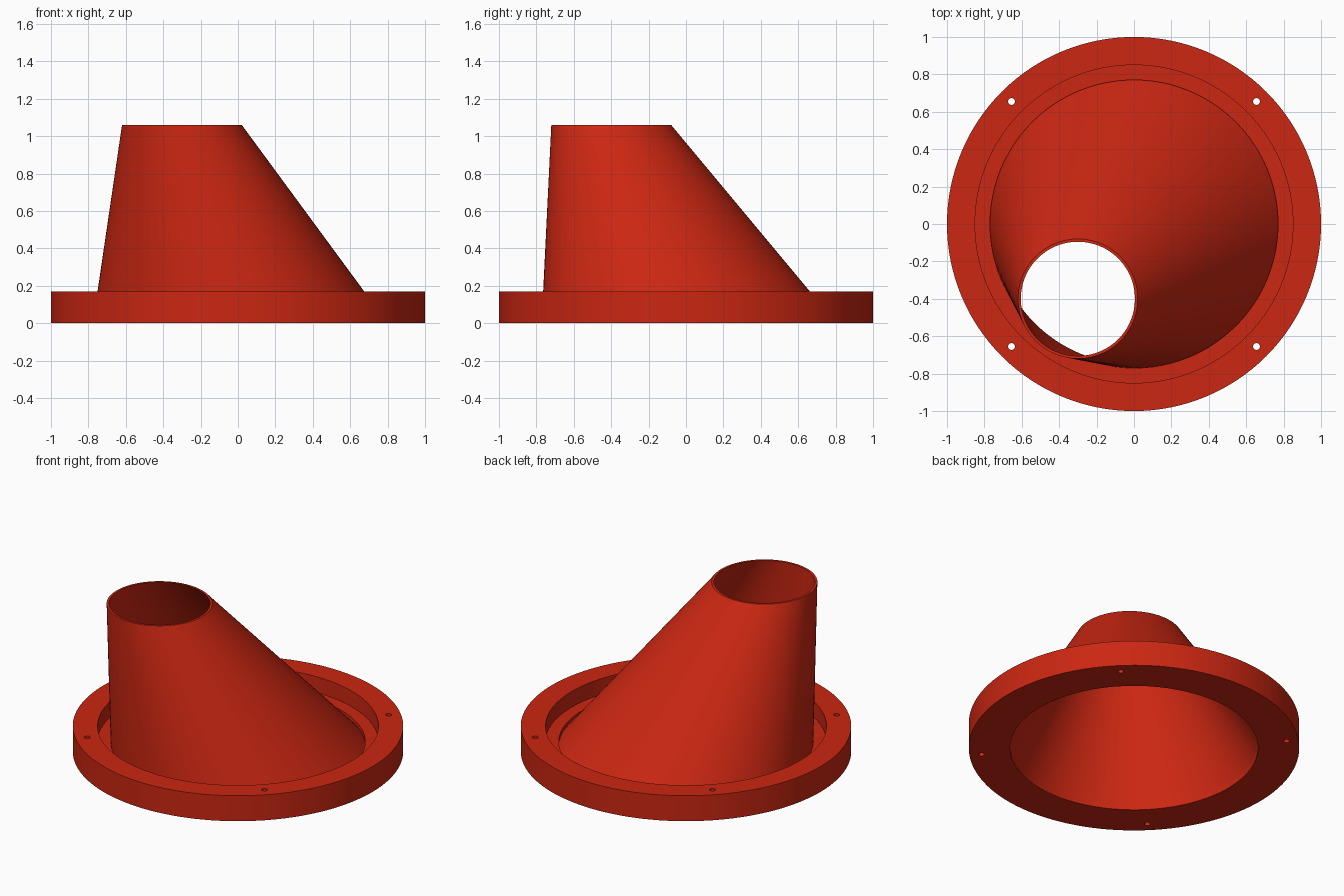
import bpy, bmesh, math

if "Cube" in bpy.data.objects:
    bpy.data.objects.remove(bpy.data.objects["Cube"])

SEG = 128
red = bpy.data.materials.new("red")
red.diffuse_color = (0.60, 0.02, 0.006, 1)
red.use_nodes = True
red.node_tree.nodes["Principled BSDF"].inputs["Base Color"].default_value = red.diffuse_color


def loft(name, rings):
    """Closed tube of circles, each given as (x, y, z, radius)."""
    bm = bmesh.new()
    loops = []
    for x, y, z, r in rings:
        loops.append([bm.verts.new((x + r * math.cos(a), y + r * math.sin(a), z))
                      for a in (2 * math.pi * i / SEG for i in range(SEG))])
    for a, b in zip(loops, loops[1:] + loops[:1]):
        for i in range(SEG):
            j = (i + 1) % SEG
            bm.faces.new((a[i], a[j], b[j], b[i]))
    bmesh.ops.recalc_face_normals(bm, faces=bm.faces)
    mesh = bpy.data.meshes.new(name)
    bm.to_mesh(mesh)
    bm.free()
    mesh.materials.append(red)
    ob = bpy.data.objects.new(name, mesh)
    bpy.context.collection.objects.link(ob)
    return ob


def smooth(ob):
    bpy.ops.object.select_all(action='DESELECT')
    bpy.context.view_layer.objects.active = ob
    ob.select_set(True)
    bpy.ops.object.shade_smooth_by_angle(angle=math.radians(30))


# Flange: bottom ring, raised outer rim, recessed floor and a seat for the cone
profile = [(0.75, 0), (1, 0), (1, 0.17), (0.85, 0.17),
           (0.85, 0.065), (0.77, 0.065), (0.77, 0.04), (0.75, 0.04)]
flange = loft("flange", [(0, 0, z, r) for r, z in profile])

# Four screw holes through the rim
bm = bmesh.new()
for sx in (-1, 1):
    for sy in (-1, 1):
        made = bmesh.ops.create_cone(bm, cap_ends=True, segments=24,
                                     radius1=0.018, radius2=0.018, depth=0.6)
        bmesh.ops.translate(bm, verts=made["verts"], vec=(sx * 0.655, sy * 0.655, 0.1))
mesh = bpy.data.meshes.new("screw_hole_cutter")
bm.to_mesh(mesh)
bm.free()
mesh.materials.append(red)
cutter = bpy.data.objects.new("screw_hole_cutter", mesh)
bpy.context.collection.objects.link(cutter)
cutter.hide_render = True
cutter.hide_set(True)
cutter.display_type = 'WIRE'

cut = flange.modifiers.new("screw_holes", 'BOOLEAN')
cut.operation = 'DIFFERENCE'
cut.solver = 'EXACT'
cut.object = cutter
bpy.context.view_layer.objects.active = flange
bpy.ops.object.modifier_apply(modifier=cut.name)
bpy.data.objects.remove(cutter)
smooth(flange)

# Slanted hollow cone leading to the offset round outlet
cone = loft("offset_cone", [(0, 0, 0.04, 0.77), (-0.30, -0.40, 1.06, 0.32),
                            (-0.30, -0.40, 1.06, 0.305), (0, 0, 0.04, 0.75)])
smooth(cone)
